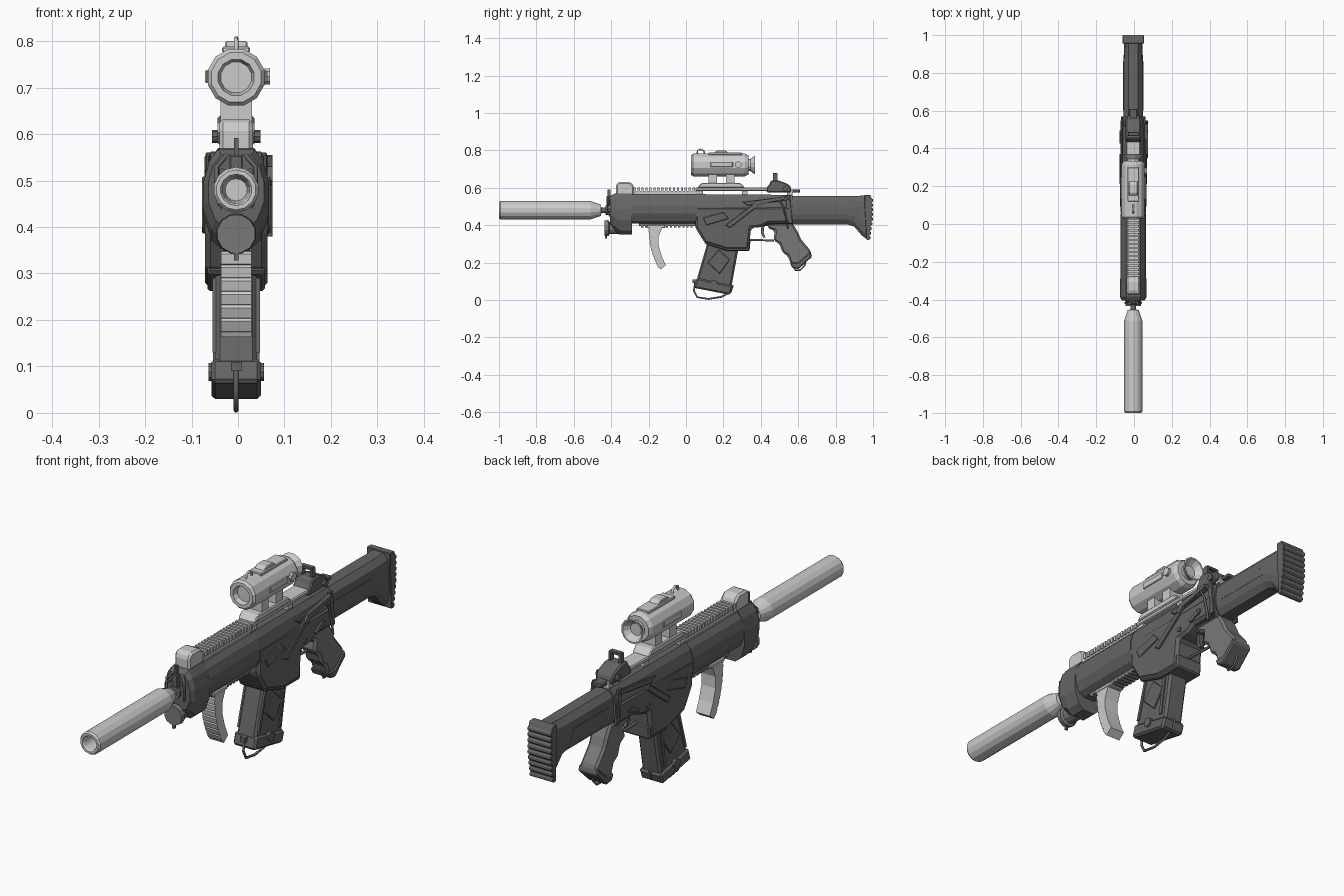
import bpy, bmesh
from math import sin, cos, pi
from mathutils import Vector

CX = -0.004  # body sits slightly left of centre

def grey(name, v):
    m = bpy.data.materials.new(name)
    m.diffuse_color = (v, v, v, 1)
    return m

DARK, MID = grey("dark_grey", 0.13), grey("mid_grey", 0.19)

def skin(name, rings, mat=None, bevel=0):
    """Join a list of equal-length point rings and cap the ends."""
    bm = bmesh.new()
    vs = [[bm.verts.new(p) for p in r] for r in rings]
    n = len(vs[0])
    for a, b in zip(vs, vs[1:]):
        for i in range(n):
            j = (i + 1) % n
            bm.faces.new((a[i], a[j], b[j], b[i]))
    bm.faces.new(vs[0])
    bm.faces.new(vs[-1])
    bmesh.ops.remove_doubles(bm, verts=bm.verts, dist=1e-5)
    bmesh.ops.recalc_face_normals(bm, faces=bm.faces)
    me = bpy.data.meshes.new(name)
    bm.to_mesh(me)
    bm.free()
    ob = bpy.data.objects.new(name, me)
    bpy.context.collection.objects.link(ob)
    if mat:
        me.materials.append(mat)
    if bevel:
        b = ob.modifiers.new("bevel", 'BEVEL')
        b.width, b.segments, b.limit_method = bevel, 1, 'ANGLE'
    return ob

def prism(name, yz, hw, mat=None, bevel=0, x=0):
    """Side profile extruded across x."""
    return skin(name, [[(CX + x + s * hw, y, z) for y, z in yz] for s in (-1, 1)], mat, bevel)

def box(name, y0, y1, z0, z1, hw, mat=None, bevel=0, x=0):
    return prism(name, [(y0, z0), (y1, z0), (y1, z1), (y0, z1)], hw, mat, bevel, x)

def lathe(name, prof, z, n=12, mat=None, x=0):
    """Revolve (y, radius) pairs about a line along y."""
    return skin(name, [[(CX + x + r * cos(2 * pi * (i + .5) / n), y, z + r * sin(2 * pi * (i + .5) / n))
                        for i in range(n)] for y, r in prof], mat)

def loft(name, sections, mat=None):
    """Mirrored half cross-sections (y, [(x, z)...]) joined along y."""
    return skin(name, [[(CX + x, y, z) for x, z in h] + [(CX - x, y, z) for x, z in reversed(h)]
                       for y, h in sections], mat)

def knob(name, y, z, x0, x1, r, mat=None, n=10):
    """Short round part along x."""
    return skin(name, [[(CX + x, y + r * cos(2 * pi * i / n), z + r * sin(2 * pi * i / n))
                        for i in range(n)] for x in (x0, x1)], mat)

def wire(name, pts, r, mat=None, cyclic=False):
    cu = bpy.data.curves.new(name, 'CURVE')
    cu.dimensions, cu.bevel_depth, cu.bevel_resolution, cu.use_fill_caps = '3D', r, 1, True
    sp = cu.splines.new('POLY')
    sp.points.add(len(pts) - 1)
    for p, c in zip(sp.points, pts):
        p.co = (CX + c[0], c[1], c[2], 1)
    sp.use_cyclic_u = cyclic
    if mat:
        cu.materials.append(mat)
    ob = bpy.data.objects.new(name, cu)
    bpy.context.collection.objects.link(ob)

# --- muzzle end ---
lathe("suppressor", [(-.93, 0), (-.93, .024), (-.992, .03), (-1, .034), (-1, .043), (-.992, .049),
                     (-.51, .049), (-.455, .03), (-.45, 0)], .48, 14)
lathe("barrel", [(-.47, .016), (-.37, .016)], .48, 8, MID)
lathe("barrel_collar", [(-.43, .026), (-.415, .026)], .48, 10, MID)
lathe("lower_tube", [(-.435, 0), (-.435, .042), (-.415, .044), (-.41, .034), (-.33, .034)], .385, 12, MID)
box("sight_post", -.425, -.405, .5, .555, .014, DARK, .003)
box("sight_blade", -.42, -.405, .55, .592, .005, DARK)
box("tube_stud", -.432, -.422, .328, .35, .005, DARK)
for s in (-1, 1):
    lathe("gas_rod", [(-.425, .007), (-.38, .007)], .52, 6, DARK, s * .03)
    wire("front_clip", [(s * .02, -.4, .555), (s * .042, -.418, .53), (s * .042, -.418, .47), (s * .03, -.4, .44)], .005, DARK)

# --- handguard ---
def half(top, bot, w):
    h = top - bot
    return [(w * .55, top), (w * .82, top - h * .14), (w, top - h * .38),
            (w, bot + h * .35), (w * .75, bot + h * .1), (w * .4, bot)]
loft("handguard_front", [(-.405, half(.555, .4, .06)), (-.385, half(.568, .375, .071)),
                         (-.355, half(.57, .35, .071)), (-.288, half(.57, .35, .071))], DARK)
loft("handguard", [(-.288, half(.564, .408, .068)), (.055, half(.564, .408, .068))], DARK)
box("lower_rail", -.25, .05, .395, .415, .028, MID)
for i in range(13):
    box("lower_rail_tooth", -.24 + i * .022, -.228 + i * .022, .388, .398, .028, MID)

# --- forward grip, ribbed on its front edge ---
front = []
for i in range(8):
    for k, off in ((0, 0), (.75, 0), (.8, .006)):
        t = (i + k) / 8
        front.append((-.2 + .055 * t ** 2.4 + off, .4 - .232 * t))
prism("fore_grip", front + [(-.137, .163), (-.108, .186), (-.13, .235), (-.146, .29), (-.146, .34), (-.122, .4)], .033, None)
box("fore_grip_base", -.21, -.11, .385, .403, .035, None, .004)

# --- receiver and magazine well ---
loft("receiver", [(.05, half(.566, .385, .066)), (.57, half(.562, .4, .06))], DARK)
prism("receiver_lower", [(.05, .5), (.05, .388), (.1, .305), (.22, .268), (.335, .268), (.348, .385),
                         (.4, .39), (.44, .41), (.56, .41), (.56, .5)], .067, DARK, .012)
prism("magazine_well_lip", [(.1, .32), (.1, .3), (.22, .262), (.34, .262), (.345, .32)], .062, DARK, .006)

# --- magazine ---
prism("magazine", [(.118, .32), (.055, .1), (.24, .055), (.285, .3)], .045, DARK, .01)
prism("magazine_base", [(.058, .118), (.042, .065), (.235, .028), (.252, .075)], .053, DARK, .008)
wire("magazine_loop", [(0, .05, .1), (0, .042, .05), (0, .06, .015), (0, .12, .006), (0, .19, .017), (0, .24, .045), (0, .25, .08)], .0055, DARK)
box("magazine_loop_clip", .035, .06, .09, .11, .011, DARK)
for s in (-1, 1):
    prism("magazine_panel", [(.115, .2), (.175, .27), (.235, .215), (.18, .14)], .005, DARK, .003, s * .046)
    prism("magazine_rib", [(.235, .26), (.25, .26), (.225, .1), (.21, .1)], .004, DARK, 0, s * .046)
    prism("magazine_front_rib", [(.118, .29), (.13, .29), (.085, .13), (.072, .13)], .006, DARK, 0, s * .045)
    knob("magazine_stud", .148, .088, s * .045, s * .06, .02, DARK)
    # --- raised shapes on both receiver sides ---
    prism("receiver_brace", [(.21, .4), (.235, .385), (.37, .49), (.355, .51)], .006, DARK, .003, s * .068)
    prism("receiver_plate", [(.09, .44), (.2, .47), (.23, .435), (.11, .4)], .005, DARK, .003, s * .066)
    prism("receiver_strip", [(.3, .525), (.54, .555), (.55, .535), (.33, .505)], .006, DARK, .003, s * .062)
    knob("receiver_pin", .36, .42, s * .06, s * .073, .011, DARK, 8)
    knob("selector", .48, .45, s * .055, s * .073, .014, DARK, 8)
    prism("selector_lever", [(.475, .46), (.485, .44), (.43, .42), (.425, .432)], .004, DARK, 0, s * .07)
    prism("rear_latch", [(.53, .56), (.555, .56), (.57, .41), (.545, .41)], .006, DARK, .002, s * .06)
    prism("stock_panel", [(.6, .5), (.84, .5), (.86, .46), (.6, .46)], .003, DARK, 0, s * .05)
# bolt handle on the right side
prism("bolt_handle", [(.35, .5), (.37, .53), (.53, .555), (.53, .54), (.39, .51), (.37, .49)], .006, DARK, 0, .072)
wire("hanging_strap", [(.072, .49, .55), (.073, .52, .5), (.073, .535, .44), (.073, .545, .38)], .005, DARK)

# --- trigger, guard and pistol grip ---
wire("trigger_guard", [(0, .34, .322), (0, .47, .318)], .006, DARK)
prism("trigger", [(.4, .4), (.42, .4), (.415, .36), (.425, .335), (.412, .335), (.4, .36)], .01, DARK)
prism("pistol_grip", [(.44, .41), (.435, .385), (.475, .37), (.468, .32), (.5, .3), (.515, .255), (.545, .235),
                      (.565, .18), (.6, .172), (.67, .235), (.668, .262), (.615, .325), (.6, .36), (.57, .41)],
      .04, MID, .01)
prism("grip_cap", [(.555, .2), (.568, .172), (.602, .165), (.674, .232), (.665, .258), (.6, .2)], .045, DARK, .005)
wire("grip_ring", [(0, .575, .18), (0, .585, .158), (0, .61, .16), (0, .635, .185), (0, .64, .21)], .005, DARK)

# --- stock ---
def stock_half(top, bot, w):
    return [(w * .5, top), (w * .9, top - .025), (w, top - .06), (w, bot + (top - bot) * .35), (w * .85, bot + .025), (w * .5, bot)]
loft("stock", [(.55, stock_half(.556, .405, .052)), (.86, stock_half(.556, .405, .052)),
               (.9, stock_half(.556, .392, .05)), (.94, stock_half(.558, .345, .048)),
               (.972, stock_half(.558, .322, .05))], DARK)
pad = [(.955, .562), (.955, .5), (.965, .322)]
for i in range(9):
    z = .322 + i * .025
    y = .978 + .014 * min(1, i / 4)
    pad += [(y, z), (y + .008, z + .005), (y + .008, z + .017), (y, z + .021)]
prism("butt_pad", pad + [(.985, .562)], .056, DARK, .003)

# --- top rail ---
box("top_rail_front", -.29, .07, .558, .584, .028)
for i in range(16):
    box("rail_tooth", -.28 + i * .021, -.268 + i * .021, .58, .602, .034)
box("top_rail", .05, .56, .584, .602, .036, None, .004)
for y in (.06, .3, .54):
    box("rail_support", y, y + .03, .55, .59, .03)
prism("front_sight_block", [(-.375, .56), (-.375, .615), (-.36, .632), (-.3, .632), (-.278, .61), (-.278, .56)], .036, None, .008)

# --- scope ---
prism("scope_mount", [(.06, .6), (.085, .626), (.29, .626), (.315, .6)], .04, None, .004)
for y in (.12, .215):
    box("scope_post", y, y + .045, .62, .68, .034)
lathe("scope_body", [(.05, 0), (.05, .034), (.028, .04), (.028, .055), (.038, .063), (.315, .063),
                     (.333, .054), (.333, .034), (.345, .034), (.37, .053), (.37, .046), (.345, .026), (.345, 0)], .722, 12)
prism("scope_turret", [(.14, .78), (.165, .8), (.21, .8), (.235, .78)], .024, None, .003)
box("scope_top_plate", .12, .3, .775, .788, .03, None, .003)
wire("scope_ring", [(0, .06, .78), (0, .062, .8), (0, .08, .806), (0, .098, .795), (0, .098, .78)], .005)
for s in (-1, 1):
    box("scope_side_plate", .13, .25, .71, .738, .004, None, .003, s * .063)
knob("scope_dial", .28, .724, .055, .073, .018)

# --- folding rear sight ---
prism("rear_sight_base", [(.43, .6), (.445, .618), (.455, .64), (.5, .638), (.55, .618), (.562, .6), (.562, .575), (.43, .575)], .04, DARK, .006)
for s in (-1, 1):
    box("rear_sight_arm", .465, .488, .63, .675, .005, DARK, 0, s * .024)
    knob("rear_sight_screw", .53, .595, s * .036, s * .052, .014, DARK, 8)
box("rear_sight_bridge", .465, .488, .667, .68, .029, DARK, .003)
box("rear_sight_tail", .55, .61, .574, .592, .022, DARK, .004)
